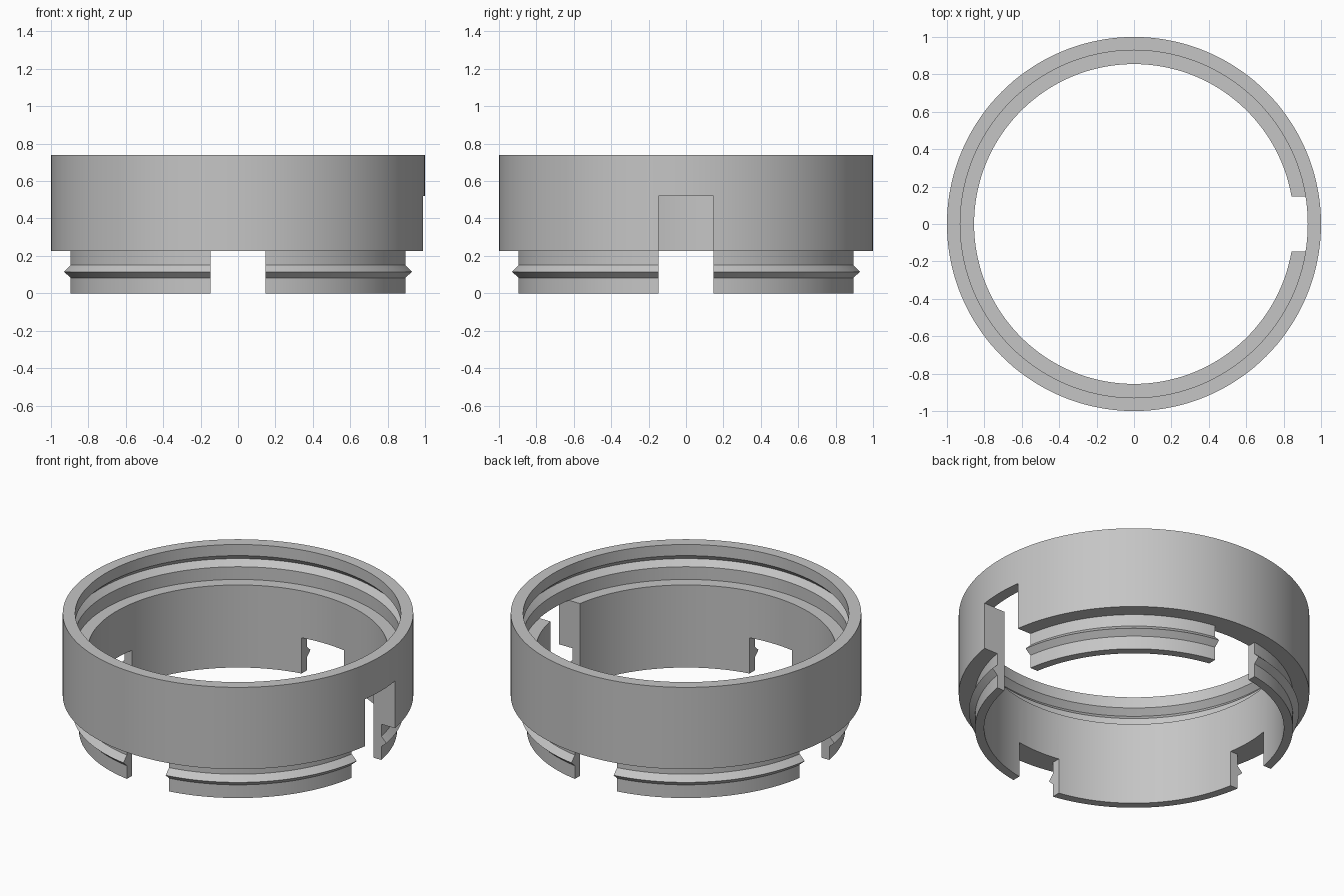
import bpy
import bmesh
from math import cos, sin, tau

SEGMENTS = 144
SLOT = 0.147       # half width of each slot
SHOULDER = 0.225   # underside of the outer wall
SEAT = 0.52        # floor of the upper socket

cube = bpy.data.objects.get("Cube")
if cube:
    bpy.data.objects.remove(cube, do_unlink=True)

grey = bpy.data.materials.new("plain grey")
grey.use_nodes = True
colour = (0.56, 0.56, 0.56, 1)
grey.diffuse_color = colour
grey.node_tree.nodes["Principled BSDF"].inputs["Base Color"].default_value = colour


def add_object(name, bm):
    bmesh.ops.recalc_face_normals(bm, faces=bm.faces)
    mesh = bpy.data.meshes.new(name)
    bm.to_mesh(mesh)
    bm.free()
    obj = bpy.data.objects.new(name, mesh)
    bpy.context.collection.objects.link(obj)
    return obj


def lathe(name, profile):
    """Revolve a closed (radius, height) profile around z."""
    bm = bmesh.new()
    rings = []
    for i in range(SEGMENTS):
        a = tau * i / SEGMENTS
        rings.append([bm.verts.new((r * cos(a), r * sin(a), z)) for r, z in profile])
    n = len(profile)
    for i, ring in enumerate(rings):
        after = rings[(i + 1) % SEGMENTS]
        for j in range(n):
            k = (j + 1) % n
            bm.faces.new((ring[j], after[j], after[k], ring[k]))
    return add_object(name, bm)


def box(name, low, high):
    bm = bmesh.new()
    bmesh.ops.create_cube(bm, size=1)
    for v in bm.verts:
        v.co = [high[i] if v.co[i] > 0 else low[i] for i in range(3)]
    obj = add_object(name, bm)
    obj.hide_render = True
    return obj


# Ring: skirt with snap ridge, outer wall, socket with matching groove
ring = lathe("snap_ring", [
    (0.855, 0), (0.907, 0), (0.907, 0.083), (0.942, 0.115), (0.907, 0.15),
    (0.907, SHOULDER), (1, SHOULDER), (1, 0.74), (0.929, 0.74),
    (0.929, 0.67), (0.964, 0.635), (0.929, 0.6), (0.929, SEAT), (0.855, SEAT),
])
ring.data.materials.append(grey)

# Four skirt slots, with the left one running up to the socket floor
cutters = [
    box("front_back_slot_cutter", (-SLOT, -1.2, -0.1), (SLOT, 1.2, SHOULDER)),
    box("right_slot_cutter", (-1.2, -SLOT, -0.1), (-0.5, SLOT, SHOULDER)),
    box("left_slot_cutter", (0.5, -SLOT, -0.1), (1.2, SLOT, SEAT + 0.001)),
]
bpy.ops.object.select_all(action="DESELECT")
bpy.context.view_layer.objects.active = ring
ring.select_set(True)
for cutter in cutters:
    cut = ring.modifiers.new(cutter.name, "BOOLEAN")
    cut.operation = "DIFFERENCE"
    cut.solver = "EXACT"
    cut.object = cutter
    bpy.ops.object.modifier_apply(modifier=cut.name)
for cutter in cutters:
    bpy.data.objects.remove(cutter, do_unlink=True)

# Smooth round walls, crisp edges
bpy.ops.object.shade_smooth_by_angle(angle=0.5)
